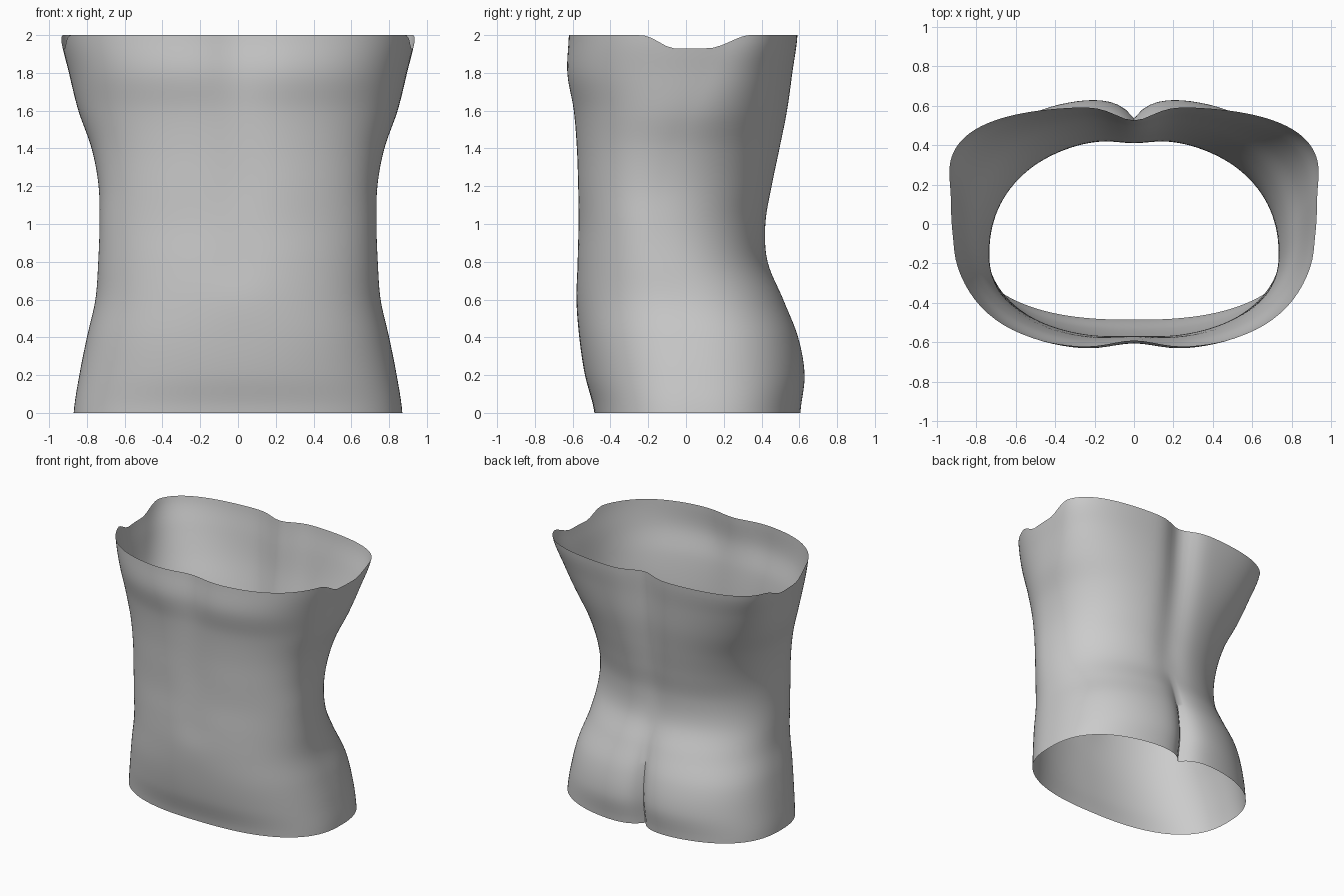
import bpy
from math import cos, sin, pi, exp

cube = bpy.data.objects.get("Cube")
if cube:
    bpy.data.objects.remove(cube, do_unlink=True)

SEGMENTS, RINGS, STEP = 128, 60, 0.2

# Section values from bottom to top, one every STEP of height
HALF_WIDTH = [.87, .84, .80, .755, .74, .733, .738, .775, .845, .895, .94]
FRONT = [-.485, -.535, -.565, -.58, -.583, -.578, -.582, -.588, -.605, -.64, -.63]
BACK = [.62, .645, .61, .53, .445, .435, .468, .508, .545, .57, .595]
CENTRE = [.05, .03, 0, -.07, -.13, -.16, -.14, -.08, .02, .12, .2]
SQUARENESS = [2.5, 2.4, 2.4, 2.3, 2.2, 2.2, 2.3, 2.4, 2.5, 2.7, 2.9]
CLEFT = [.11, .11, .09, .04, 0, 0, 0, 0, 0, 0, 0]
SPINE = [0, 0, 0, .01, .02, .025, .03, .04, .05, .06, .07]
CHEST_GROOVE = [0, 0, 0, 0, .01, .01, .015, .015, .02, .035, .04]


def at(values, z):
    """Smooth curve through evenly spaced values."""
    f = max(0, min(z / STEP, len(values) - 1.0001))
    i = int(f)
    t = f - i
    a, b, c, d = (values[max(0, min(i + k, len(values) - 1))] for k in (-1, 0, 1, 2))
    return b + t * ((c - a) + t * ((2*a - 5*b + 4*c - d) + t * (3*(b - c) + d - a))) / 2


def section(angle, z):
    """Point on the body outline at one height."""
    c, s, n = cos(angle), sin(angle), at(SQUARENESS, z)
    r = (abs(c) ** n + abs(s) ** n) ** (-1 / n)
    centre = at(CENTRE, z)
    x = r * c * at(HALF_WIDTH, z)
    if s > 0:
        y = centre + r * s * (at(BACK, z) - centre)
        y -= at(CLEFT, z) * exp(-abs(x) / .08) + at(SPINE, z) * exp(-(x / .13) ** 2)
    else:
        y = centre + r * s * (centre - at(FRONT, z))
        y += at(CHEST_GROOVE, z) * exp(-(x / .16) ** 2)
    return x, y


def rim_height(angle):
    """Top edge, dipping under the arms."""
    y = section(angle, 2)[1]
    t = max(0, min(1, (.29 - abs(y - .05)) / .2))
    return 2 - .07 * t * t * (3 - 2 * t)


# Loft the torso shell, open at both ends
angles = [2 * pi * k / SEGMENTS for k in range(SEGMENTS)]
verts = []
for ring in range(RINGS + 1):
    for angle in angles:
        z = rim_height(angle) * ring / RINGS
        verts.append((*section(angle, z), z))
faces = []
for ring in range(RINGS):
    for k in range(SEGMENTS):
        a, b = ring * SEGMENTS + k, ring * SEGMENTS + (k + 1) % SEGMENTS
        faces.append((a, b, b + SEGMENTS, a + SEGMENTS))

mesh = bpy.data.meshes.new("torso")
mesh.from_pydata(verts, [], faces)
torso = bpy.data.objects.new("torso", mesh)
bpy.context.collection.objects.link(torso)

# Plain grey surface
grey = bpy.data.materials.new("plain grey")
grey.use_nodes = True
grey.diffuse_color = (.6, .6, .6, 1)
grey.node_tree.nodes["Principled BSDF"].inputs["Base Color"].default_value = (.6, .6, .6, 1)
mesh.materials.append(grey)

bpy.context.view_layer.objects.active = torso
torso.select_set(True)
bpy.ops.object.shade_smooth_by_angle(angle=1.2)
